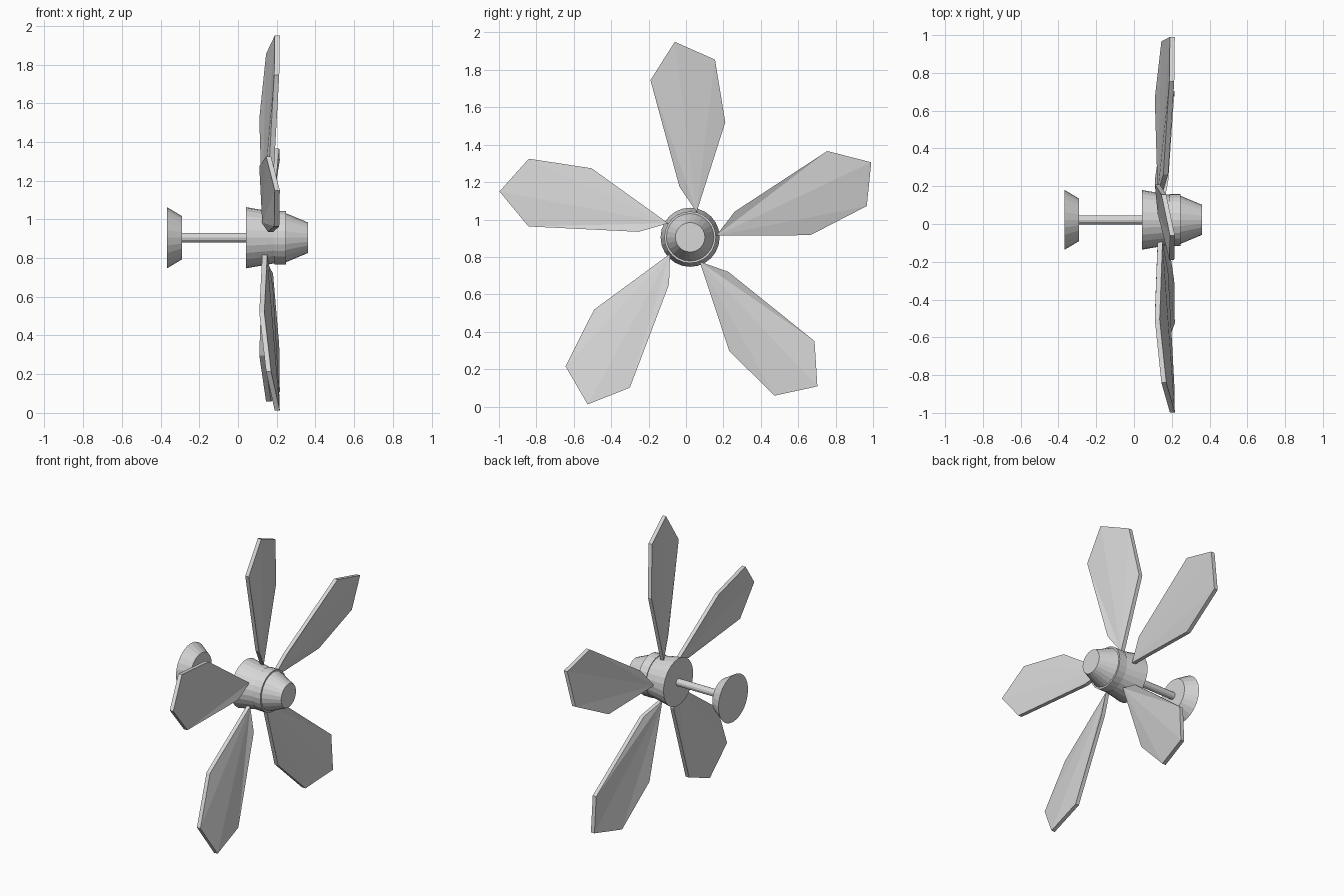
import bpy, bmesh, math
from mathutils import Matrix, Vector

if "Cube" in bpy.data.objects:
    bpy.data.objects.remove(bpy.data.objects["Cube"])

CY, CZ = 0.022, 0.905          # propeller axis, parallel to x
SIDES = 24

grey = bpy.data.materials.new("light grey")
grey.diffuse_color = (0.68, 0.68, 0.68, 1)
grey.use_nodes = True
grey.node_tree.nodes["Principled BSDF"].inputs["Base Color"].default_value = grey.diffuse_color


def finish(bm, name):
    bmesh.ops.recalc_face_normals(bm, faces=bm.faces)
    me = bpy.data.meshes.new(name)
    bm.to_mesh(me)
    bm.free()
    me.materials.append(grey)
    ob = bpy.data.objects.new(name, me)
    ob.location = (0, CY, CZ)
    bpy.context.collection.objects.link(ob)


def lathe(name, profile, sides=SIDES):
    """Closed solid turned around the x axis from (x, radius) pairs."""
    bm = bmesh.new()
    rings = []
    for x, r in profile:
        rings.append([bm.verts.new((x, r * math.cos(2 * math.pi * i / sides),
                                    r * math.sin(2 * math.pi * i / sides)))
                      for i in range(sides)])
    for a, b in zip(rings, rings[1:]):
        for i in range(sides):
            j = (i + 1) % sides
            bm.faces.new((a[i], a[j], b[j], b[i]))
    bm.faces.new(rings[0])
    bm.faces.new(rings[-1])
    finish(bm, name)


# Rear mount, shaft, hub body, collar and nose
lathe("rear_mount", [(-0.367, 0.158), (-0.29, 0.112)])
lathe("shaft", [(-0.31, 0.024), (0.06, 0.024)], 12)
lathe("hub_body", [(0.042, 0.158), (0.19, 0.132)])
lathe("hub_collar", [(0.188, 0.138), (0.247, 0.138)])
lathe("nose_cone", [(0.24, 0.130), (0.361, 0.079)])

# Blade outline: rear x, then y and z relative to the axis; root first
OUTLINE = [(0.125, 0.035, 0.135), (0.11, 0.188, 0.615), (0.145, 0.133, 0.95),
           (0.19, -0.082, 1.045), (0.187, -0.212, 0.84), (0.155, -0.057, 0.27)]
THICK = 0.026

# Five twisted blades, faceted as a fan from the root
for k in range(5):
    rot = Matrix.Rotation(k * math.tau / 5, 3, 'X')
    bm = bmesh.new()
    back = [bm.verts.new(rot @ Vector(p)) for p in OUTLINE]
    front = [bm.verts.new(rot @ Vector((x + THICK, y, z))) for x, y, z in OUTLINE]
    n = len(OUTLINE)
    for i in range(1, n - 1):
        bm.faces.new((front[0], front[i], front[i + 1]))
        bm.faces.new((back[0], back[i + 1], back[i]))
    for i in range(n):
        j = (i + 1) % n
        bm.faces.new((back[i], back[j], front[j], front[i]))
    finish(bm, f"blade_{k + 1}")
